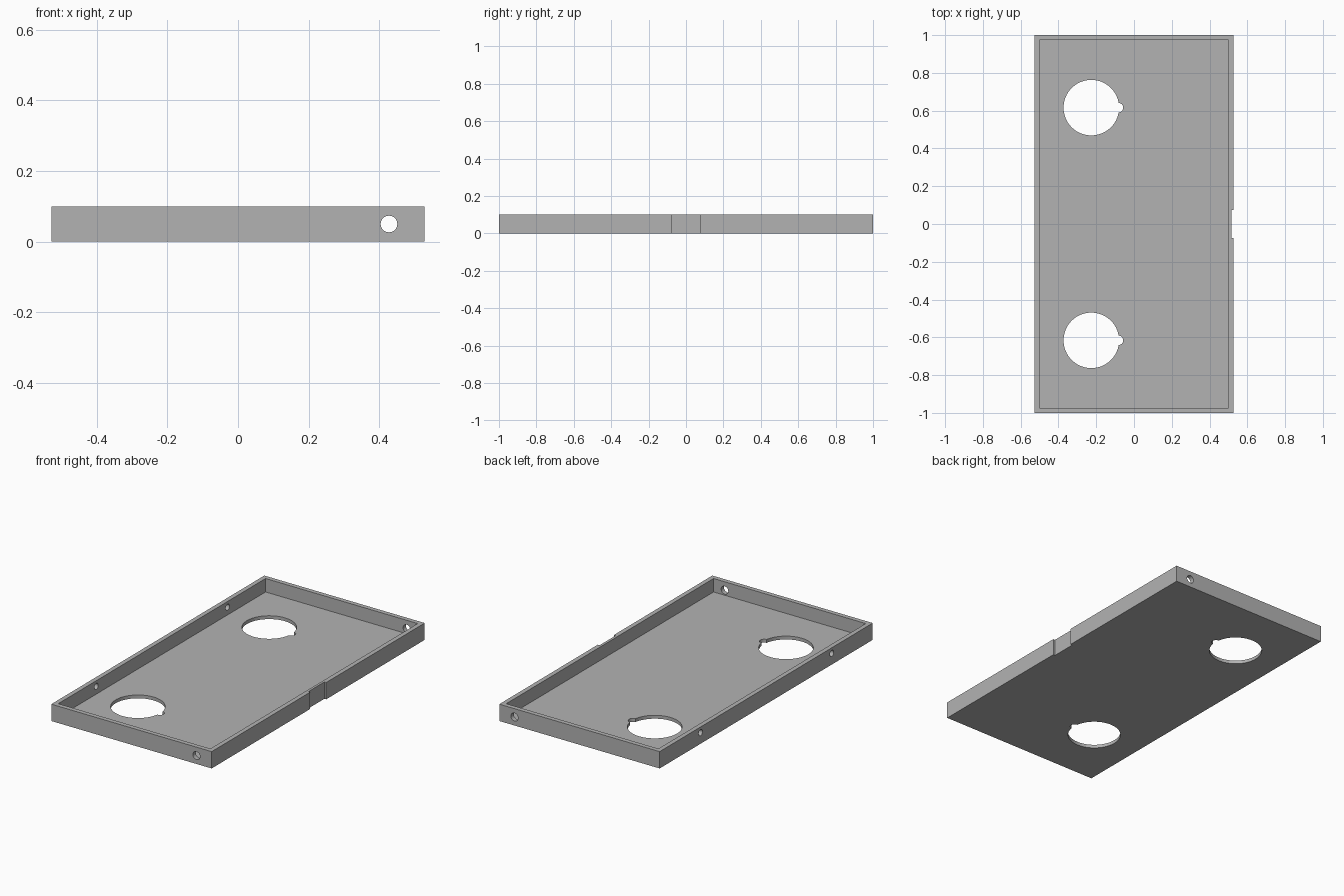
import bpy
import math

WIDTH, LENGTH, HEIGHT = 1.054, 2.0, 0.1
WALL, FLOOR = 0.027, 0.02

if "Cube" in bpy.data.objects:
    bpy.data.objects.remove(bpy.data.objects["Cube"], do_unlink=True)

grey = bpy.data.materials.new("plain_grey")
grey.use_nodes = True
colour = (0.45, 0.45, 0.45, 1.0)
grey.diffuse_color = colour
grey.node_tree.nodes["Principled BSDF"].inputs["Base Color"].default_value = colour


def box(name, low, high):
    """Box between two opposite corners."""
    centre = [(a + b) / 2 for a, b in zip(low, high)]
    bpy.ops.mesh.primitive_cube_add(size=1, location=centre)
    obj = bpy.context.object
    obj.name = name
    obj.scale = [b - a for a, b in zip(low, high)]
    bpy.ops.object.transform_apply(location=True, rotation=True, scale=True)
    return obj


def drill(name, centre, radius, depth, axis="Z", sides=32):
    """Cylinder along the given axis."""
    turn = {"X": (0, math.pi / 2, 0), "Y": (math.pi / 2, 0, 0), "Z": (0, 0, 0)}[axis]
    bpy.ops.mesh.primitive_cylinder_add(vertices=sides, radius=radius, depth=depth,
                                        location=centre, rotation=turn)
    obj = bpy.context.object
    obj.name = name
    bpy.ops.object.transform_apply(location=True, rotation=True, scale=True)
    return obj


def cut(target, cutter):
    """Subtract the cutter, then discard it."""
    cutter.hide_render = True
    bpy.ops.object.select_all(action="DESELECT")
    target.select_set(True)
    bpy.context.view_layer.objects.active = target
    mod = target.modifiers.new("cut", "BOOLEAN")
    mod.operation = "DIFFERENCE"
    mod.solver = "EXACT"
    mod.object = cutter
    bpy.ops.object.modifier_apply(modifier=mod.name)
    bpy.data.objects.remove(cutter, do_unlink=True)


# Open tray: solid slab hollowed from above
hx, hy = WIDTH / 2, LENGTH / 2
tray = box("tray", (-hx, -hy, 0), (hx, hy, HEIGHT))
cut(tray, box("hollow_cutter", (WALL - hx, WALL - hy, FLOOR),
              (hx - WALL, hy - WALL, HEIGHT * 2)))

# Shallow notch halfway along the outside of the left wall
cut(tray, box("notch_cutter", (hx - 0.012, -0.075, -HEIGHT),
              (hx + HEIGHT, 0.075, HEIGHT * 2)))

for side in (-1, 1):
    y = side * 0.616
    # Round floor opening with a small rounded keyway
    cut(tray, drill("opening_cutter", (-0.226, y, 0), 0.147, HEIGHT, sides=64))
    cut(tray, drill("keyway_cutter", (-0.082, y, 0), 0.025, HEIGHT, sides=24))
    # Small hole through the right wall beside each opening
    cut(tray, drill("side_hole_cutter", (-hx, y, 0.066), 0.018, HEIGHT, "X"))
    # Hole through each end wall
    cut(tray, drill("end_hole_cutter", (0.427, side * hy, 0.05), 0.0235, HEIGHT, "Y"))

tray.data.materials.clear()
tray.data.materials.append(grey)
for face in tray.data.polygons:
    face.material_index = 0
bpy.ops.object.select_all(action="DESELECT")
tray.select_set(True)
bpy.context.view_layer.objects.active = tray
bpy.ops.object.shade_smooth_by_angle(angle=math.radians(25))
